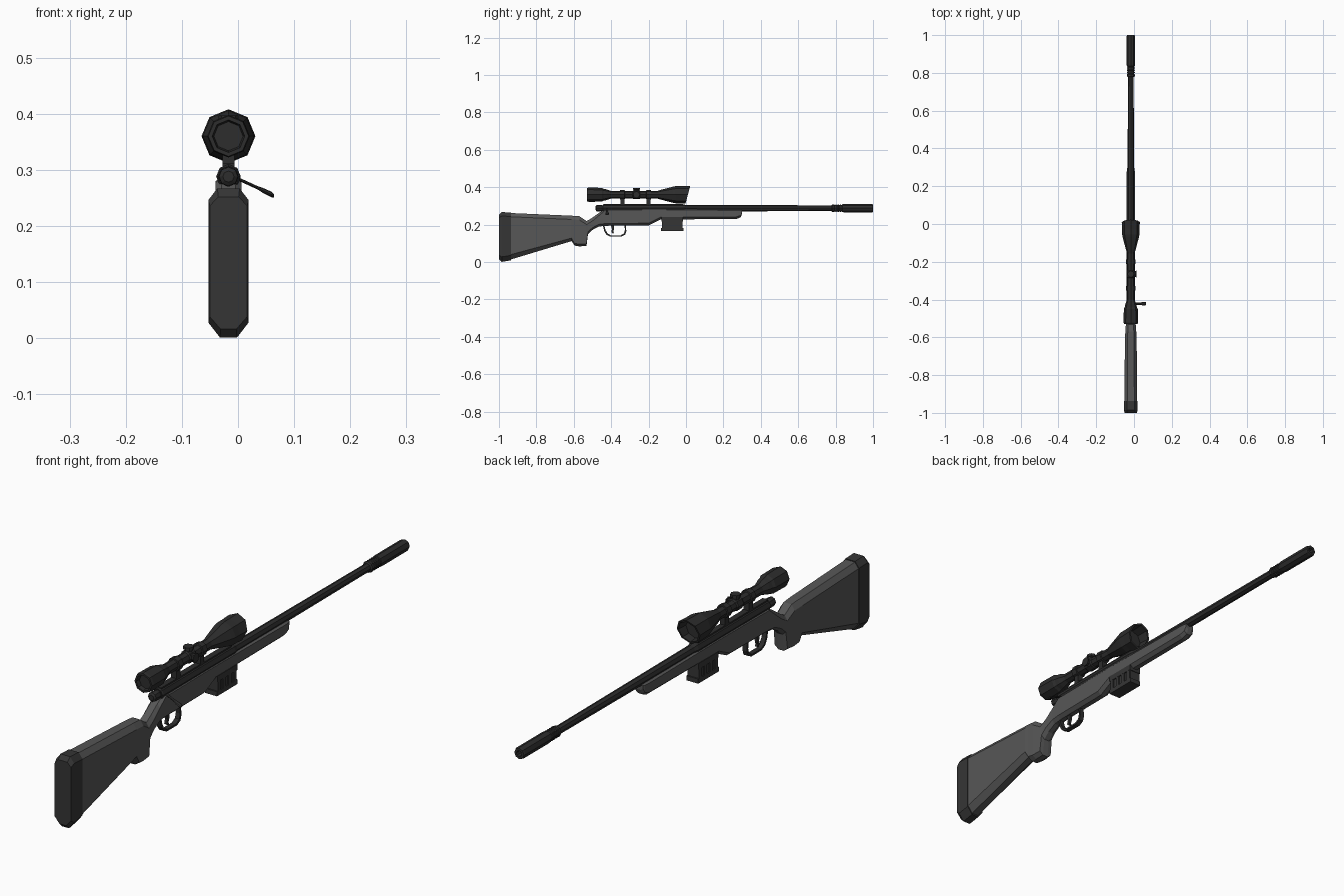
import bpy, bmesh, math

CX = -0.017   # centre line of the model


def mat(name, v):
    m = bpy.data.materials.new(name)
    m.diffuse_color = (v, v, v, 1)
    return m


GREY = mat("stock grey", 0.095)
PAD = mat("rubber dark grey", 0.036)
METAL = mat("gunmetal", 0.026)


def finish(name, bm, material):
    bmesh.ops.recalc_face_normals(bm, faces=bm.faces[:])
    me = bpy.data.meshes.new(name)
    bm.to_mesh(me)
    bm.free()
    me.materials.append(material)
    ob = bpy.data.objects.new(name, me)
    bpy.context.collection.objects.link(ob)
    return ob


def skin(name, rings, material):
    """Bridge a list of closed rings and cap both ends."""
    bm = bmesh.new()
    vs = [[bm.verts.new(p) for p in r] for r in rings]
    n = len(vs[0])
    for a, b in zip(vs, vs[1:]):
        for i in range(n):
            j = (i + 1) % n
            bm.faces.new((a[i], a[j], b[j], b[i]))
    bm.faces.new(vs[0])
    bm.faces.new(vs[-1])
    return finish(name, bm, material)


def lathe(name, profile, z, material, n=8):
    """Turned part along y; profile rows are y, radius[, slant]."""
    rings = []
    for y, r, *s in profile:
        ring = []
        for i in range(n):
            a = 2 * math.pi * i / n
            ring.append((CX + r * math.cos(a), y + (s[0] if s else 0) * math.sin(a),
                         z + r * math.sin(a)))
        rings.append(ring)
    return skin(name, rings, material)


def loft(name, stations, material):
    """Chamfered section; rows are y, top, bottom, half width, top chamfer, bottom chamfer."""
    rings = []
    for y, t, b, w, ct, cb in stations:
        half = [(w * 0.42, b), (w, b + cb), (w, t - ct), (w * 0.55, t)]
        rings.append([(CX + x, y, z) for x, z in half] +
                     [(CX - x, y, z) for x, z in reversed(half)])
    return skin(name, rings, material)


def prism(name, outline, hw, material):
    """Side outline (y, z) extruded to both sides of the centre line."""
    return skin(name, [[(CX + s * hw, y, z) for y, z in outline] for s in (-1, 1)], material)


def box(name, y0, y1, z0, z1, hw, material):
    return prism(name, [(y0, z0), (y1, z0), (y1, z1), (y0, z1)], hw, material)


# stock with grip and fore-end
loft("stock", [
    (-0.936, 0.262, 0.014, 0.034, 0.020, 0.026),
    (-0.612, 0.248, 0.112, 0.031, 0.020, 0.016),
    (-0.596, 0.247, 0.088, 0.030, 0.020, 0.012),
    (-0.570, 0.245, 0.084, 0.029, 0.020, 0.012),
    (-0.532, 0.219, 0.086, 0.026, 0.018, 0.012),
    (-0.524, 0.223, 0.150, 0.025, 0.018, 0.012),
    (-0.500, 0.238, 0.172, 0.024, 0.018, 0.012),
    (-0.465, 0.263, 0.190, 0.023, 0.014, 0.012),
    (-0.430, 0.284, 0.194, 0.023, 0.006, 0.012),
    (-0.200, 0.286, 0.196, 0.023, 0.006, 0.012),
    (-0.135, 0.286, 0.228, 0.023, 0.006, 0.012),
    (0.270, 0.282, 0.230, 0.022, 0.006, 0.012),
    (0.293, 0.282, 0.240, 0.020, 0.006, 0.010),
    (0.300, 0.282, 0.258, 0.017, 0.005, 0.008)], GREY)

# butt pad
loft("butt_pad", [
    (-1.0, 0.252, 0.016, 0.033, 0.016, 0.022),
    (-0.985, 0.267, 0.001, 0.036, 0.021, 0.027),
    (-0.936, 0.265, 0.009, 0.036, 0.021, 0.027)], PAD)

# receiver, bolt, barrel, muzzle
BZ = 0.288
lathe("receiver", [(-0.445, 0.019), (-0.44, 0.022), (-0.02, 0.022), (0.0, 0.017)], BZ, METAL)
lathe("bolt_shroud", [(-0.483, 0.010), (-0.478, 0.017), (-0.455, 0.018), (-0.44, 0.014)], BZ, METAL)
lathe("barrel", [(-0.02, 0.018), (0.8, 0.015)], BZ, METAL)
muzzle = [(0.778, 0.016), (0.782, 0.021)]
for k in range(4):
    y = 0.792 + k * 0.012
    muzzle += [(y, 0.021), (y + 0.002, 0.018), (y + 0.006, 0.018), (y + 0.008, 0.021)]
muzzle += [(0.845, 0.022), (0.995, 0.022), (1.0, 0.020), (1.0, 0.011), (0.96, 0.010)]
lathe("muzzle_sleeve", muzzle, BZ, METAL)

# bolt handle, tapered rod reaching out to the right
rings = []
for x, z, r in [(0.0, 0.284, 0.006), (0.035, 0.268, 0.006), (0.045, 0.263, 0.009),
                (0.060, 0.256, 0.010), (0.064, 0.254, 0.006)]:
    rings.append([(x, -0.422 + r * math.cos(a), z + 0.5 * r * math.sin(a))
                  for a in [2 * math.pi * i / 8 for i in range(8)]])
skin("bolt_handle", rings, METAL)

# scope rail
box("scope_rail", -0.44, -0.03, 0.296, 0.311, 0.011, METAL)

# scope
SZ = 0.36
lathe("scope", [
    (-0.515, 0.026), (-0.53, 0.029), (-0.53, 0.036), (-0.52, 0.038), (-0.45, 0.037),
    (-0.44, 0.032), (-0.425, 0.029), (-0.40, 0.020), (-0.155, 0.020),
    (-0.135, 0.026), (-0.07, 0.043), (-0.055, 0.046), (-0.03, 0.046, 0.005),
    (0.010, 0.048, 0.013), (0.010, 0.041, 0.011), (-0.03, 0.038)], SZ, METAL)
lathe("scope_centre", [(-0.285, 0.020), (-0.28, 0.024), (-0.25, 0.024), (-0.245, 0.020)], SZ, METAL)
for y in (-0.34, -0.20):
    lathe("scope_ring", [(y - 0.013, 0.020), (y - 0.012, 0.025), (y + 0.012, 0.025),
                         (y + 0.013, 0.020)], SZ, METAL)
    box("scope_mount", y - 0.011, y + 0.011, 0.305, 0.342, 0.011, METAL)

# adjustment turrets: one on top, one on the side
for name, dx, dz in (("top_turret", 0, 1), ("side_turret", 1, 0)):
    rings = []
    for h, r in ((0.015, 0.014), (0.026, 0.014), (0.027, 0.018), (0.037 if dz else 0.031, 0.018)):
        rings.append([(CX + dx * h + dz * r * math.cos(a), -0.265 + r * math.sin(a),
                       SZ + dz * h + dx * r * math.cos(a))
                      for a in [2 * math.pi * i / 8 for i in range(8)]])
    skin(name, rings, METAL)

# magazine with raised ribs and base plate
box("magazine", -0.128, -0.018, 0.17, 0.245, 0.020, PAD)
box("magazine_base", -0.133, -0.013, 0.166, 0.183, 0.024, PAD)
for k in range(4):
    y = -0.128 + k * 0.0313
    box("magazine_rib", y, y + 0.016, 0.183, 0.222, 0.024, PAD)
box("magazine_collar", -0.131, -0.015, 0.218, 0.24, 0.0245, PAD)

# trigger guard loop and trigger
outer = [(-0.445, 0.20), (-0.437, 0.165), (-0.425, 0.146), (-0.405, 0.136), (-0.345, 0.136),
         (-0.325, 0.146), (-0.319, 0.165), (-0.322, 0.20)]
inner = [(-0.382 + (y + 0.382) * 0.88, max(z + 0.007, 0.143) if z < 0.2 else z) for y, z in outer]
prism("trigger_guard", outer + inner[::-1], 0.009, METAL)
prism("trigger", [(-0.402, 0.20), (-0.396, 0.175), (-0.400, 0.160), (-0.390, 0.152), (-0.385, 0.155),
                  (-0.389, 0.163), (-0.384, 0.178), (-0.384, 0.20)], 0.005, METAL)
